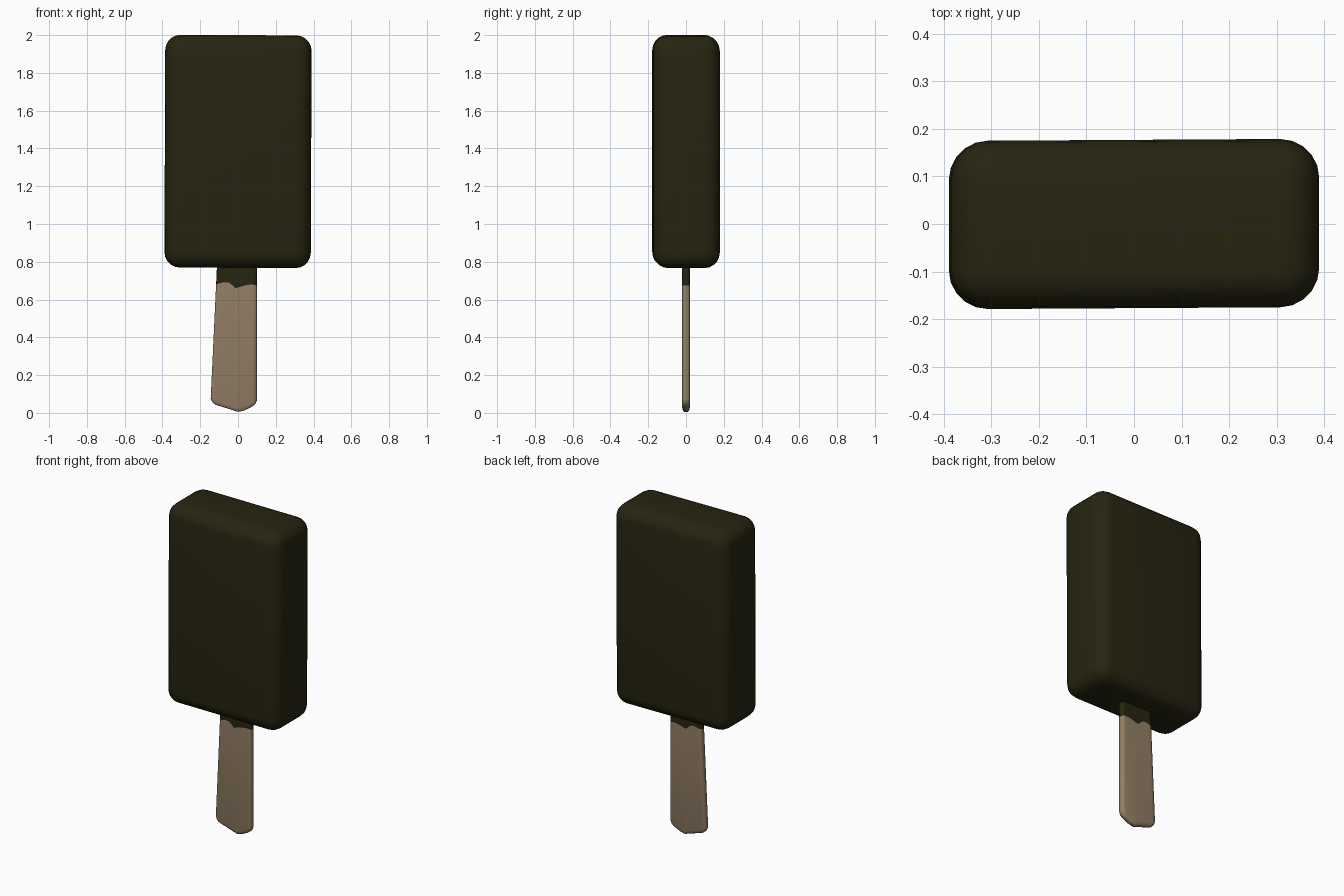
import bpy, bmesh
from mathutils import Vector

cube = bpy.data.objects.get("Cube")
if cube:
    bpy.data.objects.remove(cube, do_unlink=True)


def material(name, rgb):
    m = bpy.data.materials.new(name)
    m.use_nodes = True
    m.diffuse_color = (*rgb, 1)
    bsdf = m.node_tree.nodes["Principled BSDF"]
    bsdf.inputs["Base Color"].default_value = (*rgb, 1)
    bsdf.inputs["Roughness"].default_value = 0.6
    return m


chocolate = material("dark chocolate", (0.020, 0.018, 0.005))
wood = material("pale wood", (0.30, 0.215, 0.135))


def finish(name, bm, mats, angle):
    bmesh.ops.recalc_face_normals(bm, faces=bm.faces)
    me = bpy.data.meshes.new(name)
    bm.to_mesh(me)
    bm.free()
    ob = bpy.data.objects.new(name, me)
    bpy.context.collection.objects.link(ob)
    for m in mats:
        me.materials.append(m)
    bpy.ops.object.select_all(action='DESELECT')
    ob.select_set(True)
    bpy.context.view_layer.objects.active = ob
    bpy.ops.object.shade_smooth_by_angle(angle=angle)
    return ob


# Ice cream bar: a rounded block, very slightly skewed
bm = bmesh.new()
bmesh.ops.create_cube(bm, size=1)
for v in bm.verts:
    v.co = Vector((v.co.x * 0.775, v.co.y * 0.354, v.co.z * 1.232 + 1.384))
bmesh.ops.bevel(bm, geom=bm.edges[:], offset=0.082, segments=5, profile=0.5,
                affect='EDGES')
for v in bm.verts:
    x, z = v.co.x, v.co.z - 1.384
    v.co.x += 0.004 * z
    v.co.y += 0.006 * x
    v.co.z -= 0.005 * x
finish("ice_cream_bar", bm, [chocolate], 1.0)


# Stick: columns across the width, each with a rounded foot and a drip line
def lookup(points, u):
    for (a, p), (b, q) in zip(points, points[1:]):
        if u <= b:
            return p + (q - p) * (u - a) / (b - a)
    return points[-1][1]


FOOT = [(0, .075), (.05, .052), (.12, .042), (.35, .025), (.6, .005),
        (.72, .012), (.88, .03), (.96, .045), (1, .065)]
DRIP = [(0, .682), (.08, .685), (.18, .692), (.32, .69), (.42, .672),
        (.48, .66), (.6, .668), (.75, .677), (.88, .68), (1, .675)]
COLUMNS = 25
HALF = 0.02


def edge_depth(u):
    d = min(u, 1 - u) / 0.08
    return HALF * (0.4 + 0.6 * (1 - (1 - d) ** 2) ** 0.5) if d < 1 else HALF


def place(u, y, z):
    left = -0.148 + 0.047 * z
    return Vector((left + (0.1 - left) * u, y, z))


us = [0, .015, .04, .08] + [.08 + .84 * i / COLUMNS for i in range(1, COLUMNS)]
us += [.92, .96, .985, 1]
loop = [(u, -1) for u in us] + [(u, 1) for u in reversed(us)]

bm = bmesh.new()
rows = []
for row in range(5):
    ring = []
    for u, side in loop:
        foot = lookup(FOOT, u)
        z = (foot, foot + .006, foot + .02, lookup(DRIP, u), .82)[row]
        y = side * edge_depth(u) * (.5, .8, 1, 1, 1)[row]
        ring.append(bm.verts.new(place(u, y, z)))
    rows.append(ring)

n = len(loop)
for r in range(4):
    for i in range(n):
        j = (i + 1) % n
        f = bm.faces.new((rows[r][i], rows[r][j], rows[r + 1][j], rows[r + 1][i]))
        f.material_index = 1 if r == 3 else 0
# Close the foot and the hidden top
for ring, index in ((rows[0], 0), (rows[-1], 1)):
    for i in range(len(us) - 1):
        f = bm.faces.new((ring[i], ring[i + 1], ring[n - 2 - i], ring[n - 1 - i]))
        f.material_index = index
finish("stick", bm, [wood, chocolate], 0.8)
